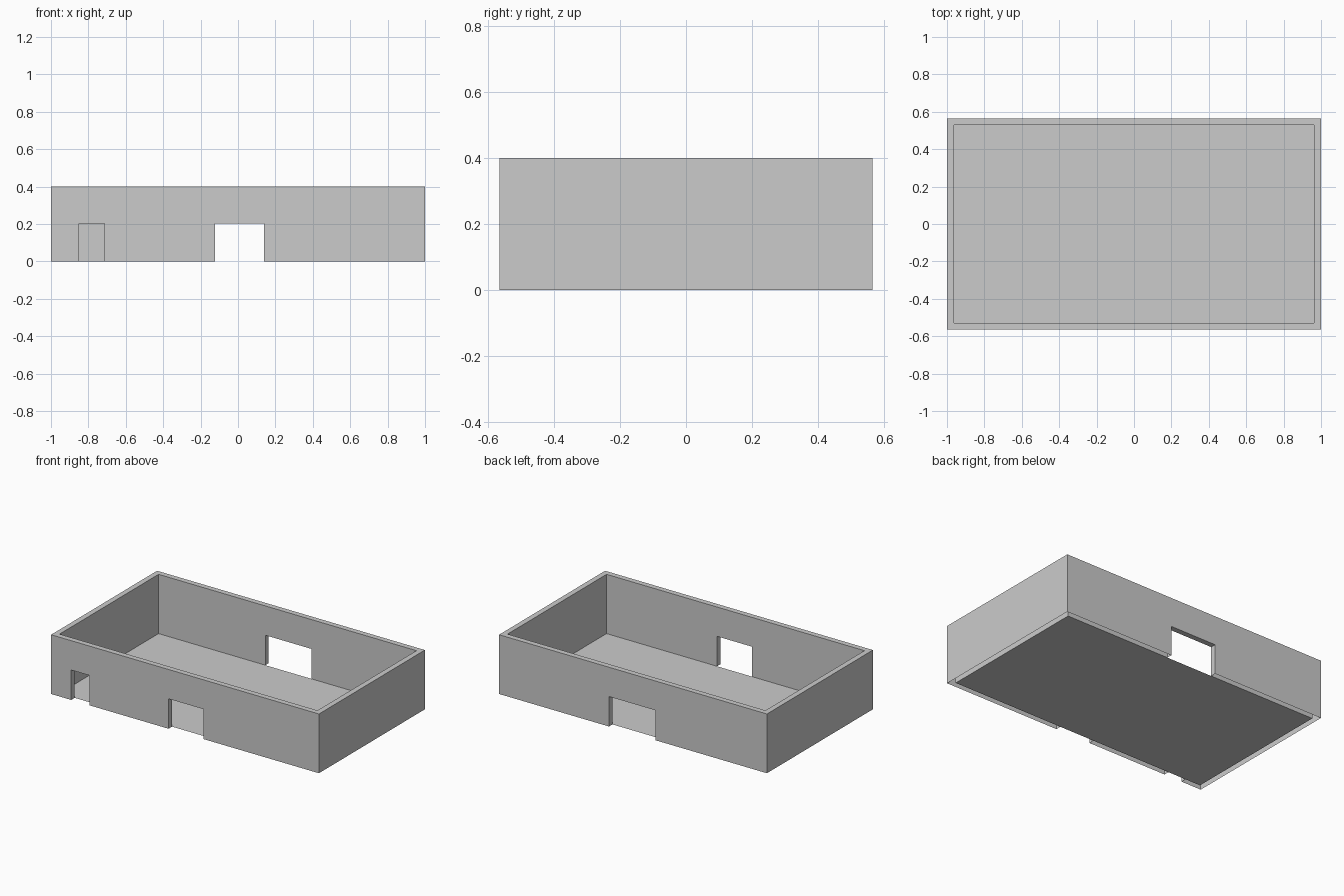
import bpy, bmesh

if "Cube" in bpy.data.objects:
    bpy.data.objects.remove(bpy.data.objects["Cube"])

HX, HY, H, T = 1.0, 0.565, 0.4, 0.037   # half sizes, wall height, wall thickness
DOOR_H = 0.202


def box(name, lo, hi):
    """Axis-aligned box between two corners."""
    bm = bmesh.new()
    bmesh.ops.create_cube(bm, size=1)
    for v in bm.verts:
        v.co = [lo[i] + (v.co[i] + 0.5) * (hi[i] - lo[i]) for i in range(3)]
    me = bpy.data.meshes.new(name)
    bm.to_mesh(me)
    bm.free()
    ob = bpy.data.objects.new(name, me)
    bpy.context.collection.objects.link(ob)
    return ob


# Outer walls: a block with the room and three doorways cut out
walls = box("walls", (-HX, -HY, 0), (HX, HY, H))
cutters = [box("room_cutter", (-HX + T, -HY + T, -0.1), (HX - T, HY - T, H + 0.1))]
for side, x0, x1 in ((-1, -0.85, -0.715), (-1, -0.123, 0.138), (1, -0.166, 0.18)):
    y = side * HY
    cutters.append(box("door_cutter", (x0, y - 0.1, -0.05), (x1, y + 0.1, DOOR_H)))
for c in cutters:
    c.hide_render = True
    mod = walls.modifiers.new(c.name, 'BOOLEAN')
    mod.operation = 'DIFFERENCE'
    mod.solver = 'EXACT'
    mod.object = c

# Bake the cuts and remove the helpers
deps = bpy.context.evaluated_depsgraph_get()
baked = bpy.data.meshes.new_from_object(walls.evaluated_get(deps))
walls.modifiers.clear()
walls.data = baked
for c in cutters:
    bpy.data.objects.remove(c)

# The walls are hollow shells, open underneath
bm = bmesh.new()
bm.from_mesh(baked)
under = [f for f in bm.faces if all(v.co.z < 0.001 for v in f.verts)]
bmesh.ops.delete(bm, geom=under, context='FACES')
bm.to_mesh(baked)
bm.free()
baked.name = "walls"

# Floor: a single sheet filling the room
bm = bmesh.new()
bm.faces.new([bm.verts.new((sx * (HX - T), sy * (HY - T), 0))
              for sx, sy in ((-1, -1), (1, -1), (1, 1), (-1, 1))])
me = bpy.data.meshes.new("floor")
bm.to_mesh(me)
bm.free()
bpy.context.collection.objects.link(bpy.data.objects.new("floor", me))
